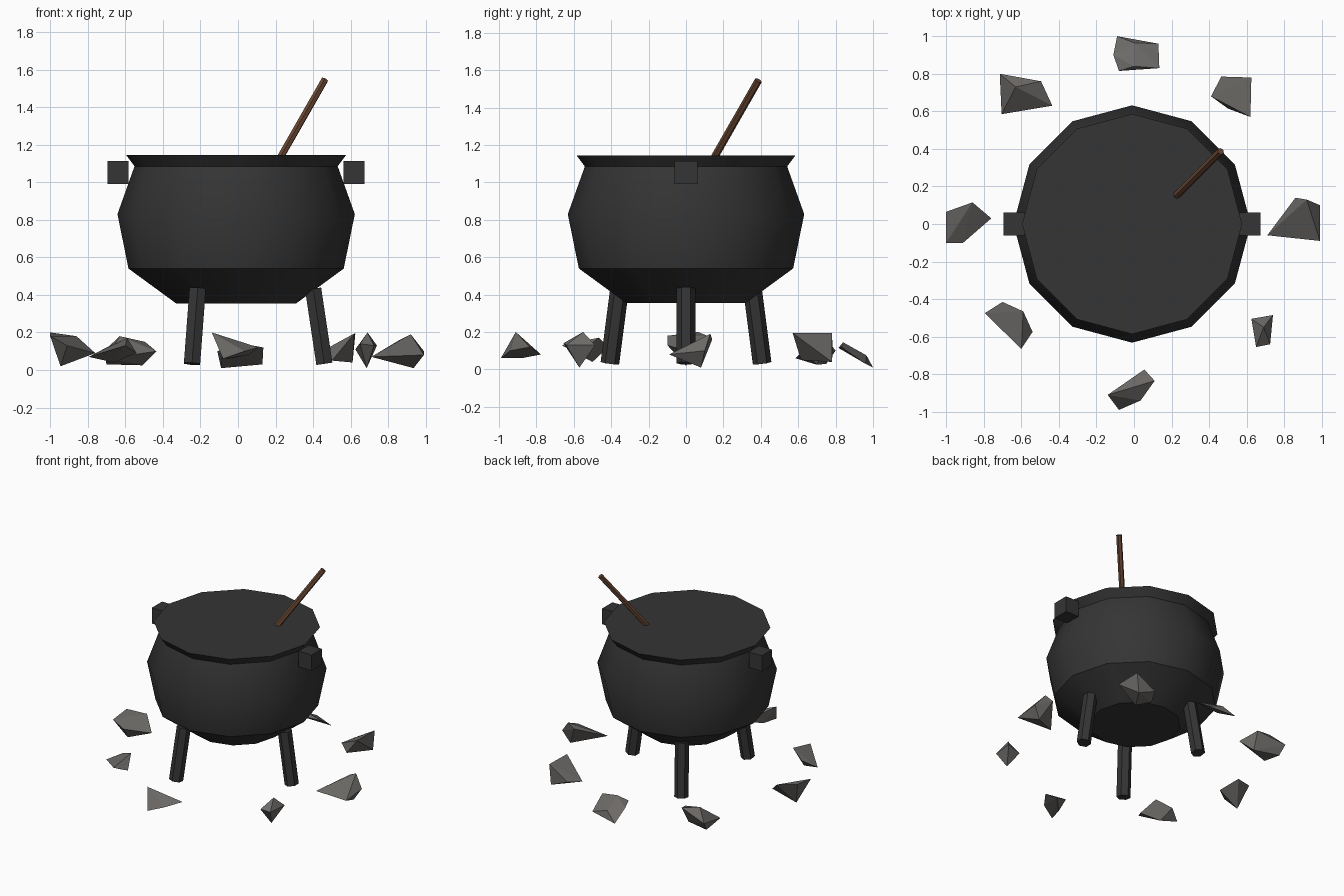
import bpy, bmesh, math
from mathutils import Vector

if "Cube" in bpy.data.objects:
    bpy.data.objects.remove(bpy.data.objects["Cube"])


def material(name, rgb):
    m = bpy.data.materials.new(name)
    m.diffuse_color = (*rgb, 1)
    m.use_nodes = True
    m.node_tree.nodes["Principled BSDF"].inputs["Base Color"].default_value = m.diffuse_color
    return m


IRON = material("dark iron", (0.035, 0.035, 0.035))
STONE = material("grey stone", (0.15, 0.143, 0.135))
WOOD = material("brown wood", (0.135, 0.06, 0.032))
CX = -0.01  # pot axis


def finish(name, bm, mat):
    bmesh.ops.recalc_face_normals(bm, faces=bm.faces)
    me = bpy.data.meshes.new(name)
    bm.to_mesh(me)
    bm.free()
    me.materials.append(mat)
    ob = bpy.data.objects.new(name, me)
    bpy.context.collection.objects.link(ob)
    return ob


def rod(name, a, b, radius, sides, mat):
    """Prism running from a to b, first corner towards +y."""
    a, b = Vector(a), Vector(b)
    d = b - a
    bm = bmesh.new()
    bmesh.ops.create_cone(bm, cap_ends=True, segments=sides, radius1=radius,
                          radius2=radius, depth=d.length)
    ob = finish(name, bm, mat)
    ob.location = (a + b) / 2
    ob.rotation_mode = 'QUATERNION'
    ob.rotation_quaternion = Vector((0, 0, 1)).rotation_difference(d.normalized())
    return ob


# Pot: twelve-sided lathe, closed flat at the rim
profile = [(0.32, 0.355), (0.573, 0.54), (0.632, 0.83), (0.541, 1.085), (0.586, 1.145)]
bm = bmesh.new()
rings = []
for r, z in profile:
    rings.append([bm.verts.new((CX + r * math.cos(math.tau * i / 12),
                                r * math.sin(math.tau * i / 12), z)) for i in range(12)])
for lo, hi in zip(rings, rings[1:]):
    for i in range(12):
        j = (i + 1) % 12
        bm.faces.new((lo[i], lo[j], hi[j], hi[i]))
bm.faces.new(rings[0][::-1])
bm.faces.new(rings[-1])
pot = finish("cauldron_pot", bm, IRON)
bpy.context.view_layer.objects.active = pot
pot.select_set(True)
bpy.ops.object.shade_smooth_by_angle(angle=math.radians(35))

# Side lugs
for side, name in ((-1, "left_handle"), (1, "right_handle")):
    bm = bmesh.new()
    bmesh.ops.create_cube(bm, size=1)
    ob = finish(name, bm, IRON)
    ob.scale = (0.112, 0.125, 0.122)
    ob.location = (CX + side * 0.628, 0, 1.052)

# Three splayed six-sided legs
for k in range(3):
    c, s = math.cos(math.tau * k / 3), math.sin(math.tau * k / 3)
    rod(f"leg_{k + 1}", (CX + 0.47 * c, 0.47 * s, 0.033),
        (CX + 0.41 * c, 0.41 * s, 0.433), 0.05, 6, IRON)

# Stirring stick
rod("stirring_stick", (0.15, 0.075, 1.0), (0.462, 0.387, 1.545), 0.02, 6, WOOD)


# Ring of jagged stones, each the hull of a few corners
def stone(name, *points):
    bm = bmesh.new()
    for p in points:
        bm.verts.new(p)
    res = bmesh.ops.convex_hull(bm, input=bm.verts)
    loose = [v for v in bm.verts if not v.link_faces]
    bmesh.ops.delete(bm, geom=loose, context='VERTS')
    finish(name, bm, STONE)


stone("stone_right", (0.71, -0.06, 0.07), (0.92, 0.13, 0.19), (0.86, 0.14, 0.16),
      (0.99, 0.10, 0.10), (0.99, -0.09, 0.08), (0.935, 0.08, 0.01))
stone("stone_front", (-0.14, -0.91, 0.2), (-0.08, -0.99, 0.06), (0.035, -0.94, 0.10),
      (0.11, -0.835, 0.12), (0.055, -0.775, 0.08), (-0.05, -0.88, 0.06))
stone("stone_back", (-0.09, 1.0, 0.01), (0.13, 0.96, 0.03), (0.135, 0.83, 0.12),
      (-0.08, 0.815, 0.115), (-0.11, 0.90, 0.10), (0, 0.84, 0.145), (0, 0.965, 0.075))
stone("stone_back_left", (-0.715, 0.80, 0.10), (-0.63, 0.73, 0.18), (-0.495, 0.76, 0.15),
      (-0.435, 0.63, 0.10), (-0.705, 0.585, 0.06), (-0.70, 0.75, 0.03), (-0.51, 0.70, 0.025))
stone("stone_back_right", (0.62, 0.57, 0.195), (0.625, 0.78, 0.195), (0.465, 0.785, 0.10),
      (0.41, 0.68, 0.08), (0.50, 0.615, 0.05), (0.61, 0.78, 0.04))
stone("stone_left", (-1.0, 0.065, 0.2), (-0.86, 0.115, 0.18), (-0.76, 0.03, 0.09),
      (-0.91, -0.10, 0.13), (-1.0, -0.10, 0.18), (-0.945, 0, 0.02))
stone("stone_front_left", (-0.795, -0.475, 0.07), (-0.70, -0.415, 0.12),
      (-0.59, -0.465, 0.17), (-0.54, -0.575, 0.09), (-0.60, -0.665, 0.13), (-0.66, -0.50, 0.04))
stone("stone_front_right", (0.65, -0.655, 0.14), (0.69, -0.55, 0.2), (0.74, -0.485, 0.13),
      (0.625, -0.505, 0.11), (0.725, -0.64, 0.13), (0.685, -0.57, 0.01))
